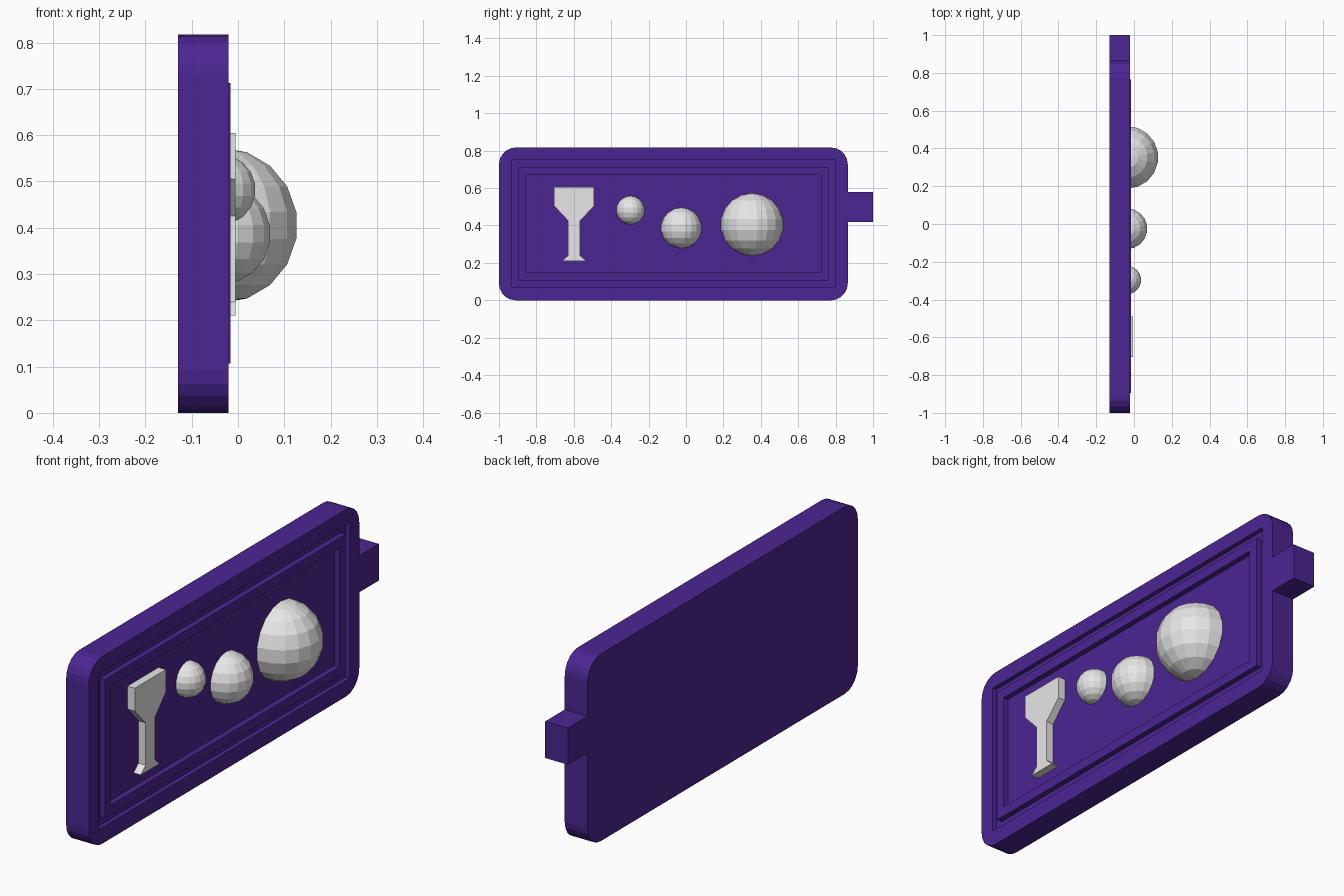
import bpy, bmesh, math
from mathutils import Matrix

cube = bpy.data.objects.get("Cube")
if cube:
    bpy.data.objects.remove(cube, do_unlink=True)

BACK, FRONT, FLOOR = -0.13, -0.02, -0.04


def material(name, rgb):
    m = bpy.data.materials.new(name)
    m.use_nodes = True
    m.diffuse_color = (*rgb, 1)
    m.node_tree.nodes["Principled BSDF"].inputs["Base Color"].default_value = (*rgb, 1)
    return m


purple = material("purple", (0.072, 0.019, 0.29))
pale = material("pale grey", (0.8, 0.8, 0.8))


def finish(bm, name, mat):
    bmesh.ops.recalc_face_normals(bm, faces=bm.faces[:])
    me = bpy.data.meshes.new(name)
    bm.to_mesh(me)
    bm.free()
    me.materials.append(mat)
    ob = bpy.data.objects.new(name, me)
    bpy.context.scene.collection.objects.link(ob)
    return ob


def prism(name, outline, x0, x1, mat):
    """Extrude a (y, z) outline along x."""
    bm = bmesh.new()
    face = bm.faces.new([bm.verts.new((x0, y, z)) for y, z in outline])
    ext = bmesh.ops.extrude_face_region(bm, geom=[face])
    verts = [v for v in ext["geom"] if isinstance(v, bmesh.types.BMVert)]
    bmesh.ops.translate(bm, verts=verts, vec=(x1 - x0, 0, 0))
    return finish(bm, name, mat)


def rect(y0, y1, z0, z1):
    return [(y0, z0), (y1, z0), (y1, z1), (y0, z1)]


def rounded_rect(y0, y1, z0, z1, r, steps=5):
    pts = []
    corners = [(y1 - r, z1 - r), (y0 + r, z1 - r), (y0 + r, z0 + r), (y1 - r, z0 + r)]
    for k, (cy, cz) in enumerate(corners):
        for i in range(steps + 1):
            a = math.pi / 2 * (k + i / steps)
            pts.append((cy + r * math.cos(a), cz + r * math.sin(a)))
    return pts


def carve(ob, outline, x0, x1):
    """Cut a prism out of an object and bake the result."""
    cutter = prism("cutter", outline, x0, x1, purple)
    cutter.hide_render = True
    mod = ob.modifiers.new("cut", "BOOLEAN")
    mod.operation = "DIFFERENCE"
    mod.solver = "EXACT"
    mod.object = cutter
    dg = bpy.context.evaluated_depsgraph_get()
    baked = bpy.data.meshes.new_from_object(ob.evaluated_get(dg))
    ob.modifiers.clear()
    ob.data = baked
    bpy.data.objects.remove(cutter, do_unlink=True)


# Slab with a sunken front panel
slab = prism("slab", rounded_rect(-1, 0.865, 0, 0.817, 0.09), BACK, FRONT, purple)
carve(slab, rect(-0.93, 0.8, 0.07, 0.75), FLOOR, 0.1)

# Raised border standing in the panel
border = prism("border", rect(-0.895, 0.765, 0.107, 0.713), FLOOR, -0.016, purple)
carve(border, rect(-0.855, 0.722, 0.15, 0.67), -0.1, 0.1)

# End tab
prism("end_tab", rect(0.865, 1.0, 0.42, 0.58), BACK, FRONT, purple)

# Flat goblet, mirrored about its stem
half = [(0.065, 0.21), (0.032, 0.24), (0.032, 0.425), (0.107, 0.505), (0.107, 0.605)]
mid = -0.598
goblet = [(mid + w, z) for w, z in half] + [(mid - w, z) for w, z in reversed(half)]
prism("goblet", goblet, FLOOR, -0.005, pale)


# Half balls resting on the panel
def half_ball(name, y, z, r):
    bm = bmesh.new()
    bmesh.ops.create_uvsphere(bm, u_segments=18, v_segments=9, radius=r,
                              matrix=Matrix.Translation((FLOOR + 0.003, y, z)))
    bmesh.ops.bisect_plane(bm, geom=bm.verts[:] + bm.edges[:] + bm.faces[:],
                           plane_co=(FLOOR, 0, 0), plane_no=(1, 0, 0), clear_inner=True)
    return finish(bm, name, pale)


half_ball("small_half_ball", -0.297, 0.482, 0.076)
half_ball("medium_half_ball", -0.025, 0.387, 0.109)
half_ball("large_half_ball", 0.353, 0.405, 0.168)
